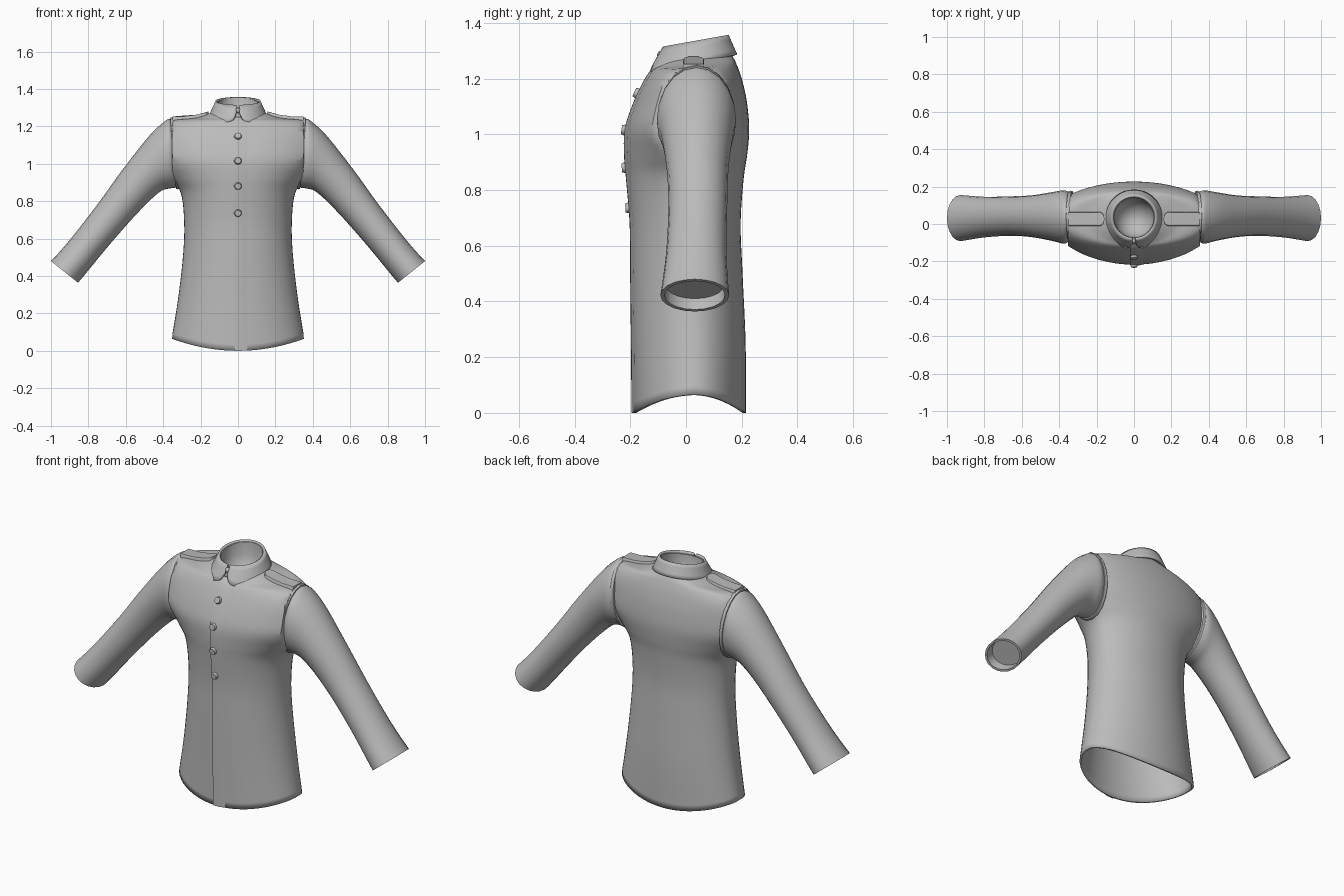
import bpy, bmesh, math
from mathutils import Vector

cube = bpy.data.objects.get("Cube")
if cube:
    bpy.data.objects.remove(cube, do_unlink=True)

cloth = bpy.data.materials.new("grey_cloth")
cloth.use_nodes = True
GREY = (0.5, 0.5, 0.5, 1)
cloth.diffuse_color = GREY
cloth.node_tree.nodes["Principled BSDF"].inputs["Base Color"].default_value = GREY


def finish(name, bm, thickness=0, mirror=False, recalc=False, angle=40):
    """Turn a bmesh into a named, smooth shaded object."""
    if recalc:
        bmesh.ops.recalc_face_normals(bm, faces=bm.faces)
    mesh = bpy.data.meshes.new(name)
    bm.to_mesh(mesh)
    bm.free()
    mesh.materials.append(cloth)
    obj = bpy.data.objects.new(name, mesh)
    bpy.context.collection.objects.link(obj)
    bpy.ops.object.select_all(action='DESELECT')
    obj.select_set(True)
    bpy.context.view_layer.objects.active = obj
    bpy.ops.object.shade_smooth_by_angle(angle=math.radians(angle))
    if thickness:
        mod = obj.modifiers.new("thickness", 'SOLIDIFY')
        mod.thickness = thickness
        mod.offset = -1
    if mirror:
        obj.modifiers.new("mirror", 'MIRROR')
    return obj


def loft(rows, closed=True, cap_start=False, cap_end=False):
    """Skin a list of point rows."""
    bm = bmesh.new()
    grid = [[bm.verts.new(p) for p in row] for row in rows]
    n = len(grid[0])
    for a, b in zip(grid, grid[1:]):
        for j in range(n if closed else n - 1):
            k = (j + 1) % n
            bm.faces.new((a[j], a[k], b[k], b[j]))
    if cap_start:
        bm.faces.new(grid[0][::-1])
    if cap_end:
        bm.faces.new(grid[-1])
    return bm


def spline(keys, t):
    """Catmull-Rom through tuples; t runs from 0 to len(keys) - 1."""
    i = min(int(t), len(keys) - 2)
    f = t - i
    a, b, c, d = (keys[max(0, min(len(keys) - 1, i + o))] for o in (-1, 0, 1, 2))
    return [q + f * (r - p + f * (2*p - 5*q + 4*r - s + f * (3*(q - r) + s - p))) / 2
            for p, q, r, s in zip(a, b, c, d)]


def circle(n):
    return [2 * math.pi * j / n for j in range(n)]


# Torso sections: half width, front y, back y, front z, side z, back z
TORSO = [
    (.355, -.19, .215, 0, .065, 0),
    (.32, -.192, .214, .25, .28, .25),
    (.293, -.195, .203, .5, .52, .5),
    (.288, -.197, .196, .68, .69, .68),
    (.305, -.21, .207, .84, .84, .84),
    (.36, -.217, .22, .93, .92, .93),
    (.44, -.214, .227, 1.02, 1.02, 1.02),
    (.45, -.185, .218, 1.11, 1.11, 1.12),
    (.44, -.15, .2, 1.185, 1.18, 1.2),
    (.37, -.125, .182, 1.225, 1.23, 1.25),
    (.24, -.11, .17, 1.24, 1.245, 1.275),
    (.135, -.1, .155, 1.25, 1.275, 1.295),
]
SHOULDER, MID_Y = .352, .03


def torso_point(t, a, lift=0):
    rx, yf, yb, zf, zs, zb = spline(TORSO, t)
    c, s = math.cos(a), math.sin(a)
    y = MID_Y + s * ((yb - MID_Y) if s > 0 else (MID_Y - yf) + lift)
    z = (zb if s > 0 else zf) * s * s + zs * c * c
    return Vector((max(-SHOULDER, min(SHOULDER, rx * c)), y, z))


def torso_front(t, x, lift=0):
    return torso_point(t, -math.pi / 2 + math.asin(x / spline(TORSO, t)[0]), lift)


last = len(TORSO) - 1
steps = [last * i / 55 for i in range(56)]
finish("torso", loft([[torso_point(t, a) for a in circle(56)] for t in steps]), .012)

# Overlapping front edge, a low step that fades into the torso
edge = ((-.02, -.003), (-.019, .006), (.02, .005), (.07, -.003))
finish("front_overlap", loft([[torso_front(t, x, l) for x, l in edge]
                              for t in steps[:-6]], closed=False), angle=30)

# Buttons lying on the front slope
for i, height in enumerate((.735, .88, 1.015, 1.145)):
    t = min((last * k / 400 for k in range(401)),
            key=lambda q: abs(spline(TORSO, q)[3] - height))
    up = torso_front(t + .1, 0) - torso_front(t - .1, 0)
    normal = Vector((1, 0, 0)).cross(up).normalized()
    bm = bmesh.new()
    bmesh.ops.create_cone(bm, cap_ends=True, segments=16, radius1=.021,
                          radius2=.016, depth=.016)
    turn = normal.to_track_quat('Z', 'Y').to_matrix()
    bmesh.ops.rotate(bm, matrix=turn, verts=bm.verts)
    bmesh.ops.translate(bm, vec=torso_front(t, 0) + normal * .009, verts=bm.verts)
    finish(f"button_{i + 1}", bm)

# Sleeve sections: top x, top z, bottom x, bottom z, front y, back y
SLEEVE = [
    (.365, 1.24, .335, .872, -.095, .172),
    (.385, 1.232, .37, .867, -.105, .18),
    (.47, 1.155, .41, .855, -.09, .17),
    (.62, .965, .475, .8, -.07, .153),
    (.735, .805, .58, .69, -.063, .148),
    (.86, .642, .71, .54, -.07, .145),
    (.94, .545, .8, .43, -.082, .15),
    (1, .48, .855, .364, -.092, .155),
]


def sleeve_ring(key, shrink=1, shift=(0, 0)):
    tx, tz, bx, bz, yf, yb = key
    ring = []
    for a in circle(20):
        c, s = math.cos(a) * shrink, math.sin(a) * shrink
        ring.append(((tx + bx + c * (tx - bx)) / 2 + shift[0],
                     (yf + yb + s * (yb - yf)) / 2,
                     (tz + bz + c * (tz - bz)) / 2 + shift[1]))
    return ring


n = len(SLEEVE) - 1
rings = [sleeve_ring(SLEEVE[0], .9, (-.03, 0))]
rings += [sleeve_ring(spline(SLEEVE, n * i / 21)) for i in range(22)]
rings += [sleeve_ring(SLEEVE[-1], .88), sleeve_ring(SLEEVE[-1], .86, (-.033, .038))]
finish("sleeves", loft(rings, cap_start=True, cap_end=True), mirror=True, recalc=True)

# Raised seam round each armhole
seam = [sleeve_ring(SLEEVE[0], k, (d, 0))
        for k, d in ((.92, -.022), (1.03, -.02), (1.045, -.012), (1.03, -.003), (.92, -.001))]
finish("armhole_seams", loft(seam), mirror=True, recalc=True)

# Shoulder straps with a round inner end
half, mid_y, inner = .038, .027, .158
outline = [(.35, -half), (.28, -half), (.22, -half)]
for i in range(9):
    a = -math.pi / 2 - math.pi * i / 8
    outline.append((inner + half * (.7 + .7 * math.cos(a)), half * math.sin(a)))
outline += [(.22, half), (.28, half), (.35, half)]


def strap_row(drop, scale):
    return [(x, mid_y + y * scale,
             1.253 + .03 * max(0, (.31 - x) / .16) ** 2 - drop) for x, y in outline]


finish("shoulder_straps", loft([strap_row(.035, 1), strap_row(.004, 1), strap_row(0, .92)],
                               cap_start=True, cap_end=True), mirror=True, recalc=True)

# Turned-down collar, open at the front with rounded tips
rows, count, gap = [], 64, .07
for v in (0, .25, .5, .75, 1):
    row = []
    for j in range(count + 1):
        u = j / count
        a = -math.pi / 2 + gap + u * (2 * math.pi - 2 * gap)
        d = min(1, min(u, 1 - u) / .085)
        fall = .45 + .55 * math.sqrt(1 - (1 - d) ** 2)
        w = (1 - v) * fall
        c, s = math.cos(a), math.sin(a)
        f = (1 - s) / 2
        top = Vector((.12 * c, .035 + .118 * s, 1.357 - .042 * f))
        low = Vector((.158 * c, .022 + .162 * s, 1.287 - .07 * f))
        row.append(top.lerp(low, w))
    rows.append(row)
finish("collar", loft(rows, closed=False), .012)

# Neck band inside the collar, running down into a hollow lining
band = []
for r, front, back in ((.118, 1.24, 1.28), (.114, 1.3, 1.35), (.106, 1.3, 1.35),
                       (.104, 1.25, 1.28), (.09, 1.21, 1.23), (.06, 1.18, 1.19),
                       (.02, 1.165, 1.167)):
    band.append([(r * math.cos(a), .034 + r * math.sin(a),
                  front + (back - front) * (1 + math.sin(a)) / 2) for a in circle(40)])
finish("neck_band", loft(band, cap_end=True))

# Small fastening between the collar tips
bm = bmesh.new()
bmesh.ops.create_uvsphere(bm, u_segments=12, v_segments=8, radius=.014)
bmesh.ops.translate(bm, vec=(0, -.09, 1.285), verts=bm.verts)
finish("collar_fastener", bm)
